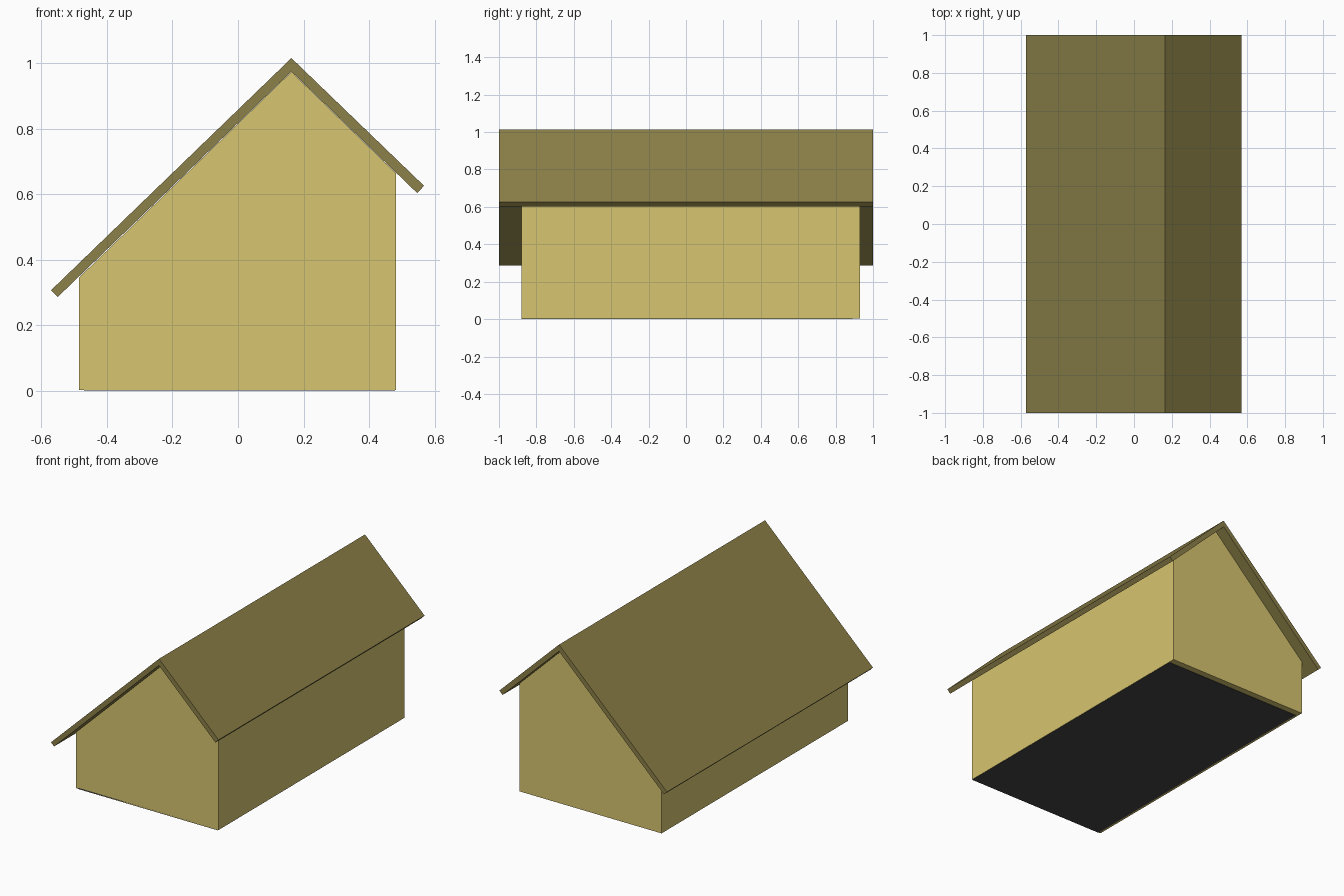
import bpy
import bmesh

if "Cube" in bpy.data.objects:
    bpy.data.objects.remove(bpy.data.objects["Cube"])


def material(name, rgb):
    m = bpy.data.materials.new(name)
    m.diffuse_color = (*rgb, 1)
    m.use_nodes = True
    m.node_tree.nodes["Principled BSDF"].inputs["Base Color"].default_value = m.diffuse_color
    return m


def prism(name, profile, y0, y1, mat):
    """Extrude an x-z profile along y."""
    bm = bmesh.new()
    face = bm.faces.new([bm.verts.new((x, y0, z)) for x, z in profile])
    out = bmesh.ops.extrude_face_region(bm, geom=[face])
    moved = [g for g in out["geom"] if isinstance(g, bmesh.types.BMVert)]
    bmesh.ops.translate(bm, verts=moved, vec=(0, y1 - y0, 0))
    bmesh.ops.recalc_face_normals(bm, faces=bm.faces)
    mesh = bpy.data.meshes.new(name)
    bm.to_mesh(mesh)
    bm.free()
    ob = bpy.data.objects.new(name, mesh)
    bpy.context.collection.objects.link(ob)
    mesh.materials.append(mat)
    return ob


yellow = material("wall_yellow", (0.68, 0.56, 0.16))
olive = material("roof_olive", (0.26, 0.215, 0.065))
dark = material("floor_grey", (0.06, 0.06, 0.06))

# Walls with asymmetric gables
prism("walls", [(-0.485, 0.002), (0.482, 0.002), (0.482, 0.664),
                (0.163, 0.973), (-0.485, 0.345)], -0.88, 0.93, yellow)

# Two roof slopes meeting at the off-centre ridge
ridge_top, ridge_under = (0.163, 1.015), (0.163, 0.974)
prism("roof_left", [ridge_top, (-0.571, 0.306), (-0.55, 0.286), ridge_under],
      -1, 1, olive)
prism("roof_right", [ridge_top, ridge_under, (0.547, 0.603), (0.568, 0.625)],
      -1, 1, olive)

# Dark floor plate under the walls
prism("floor", [(-0.47, 0), (0.48, 0), (0.48, 0.008), (-0.47, 0.008)],
      -0.88, 0.89, dark)
